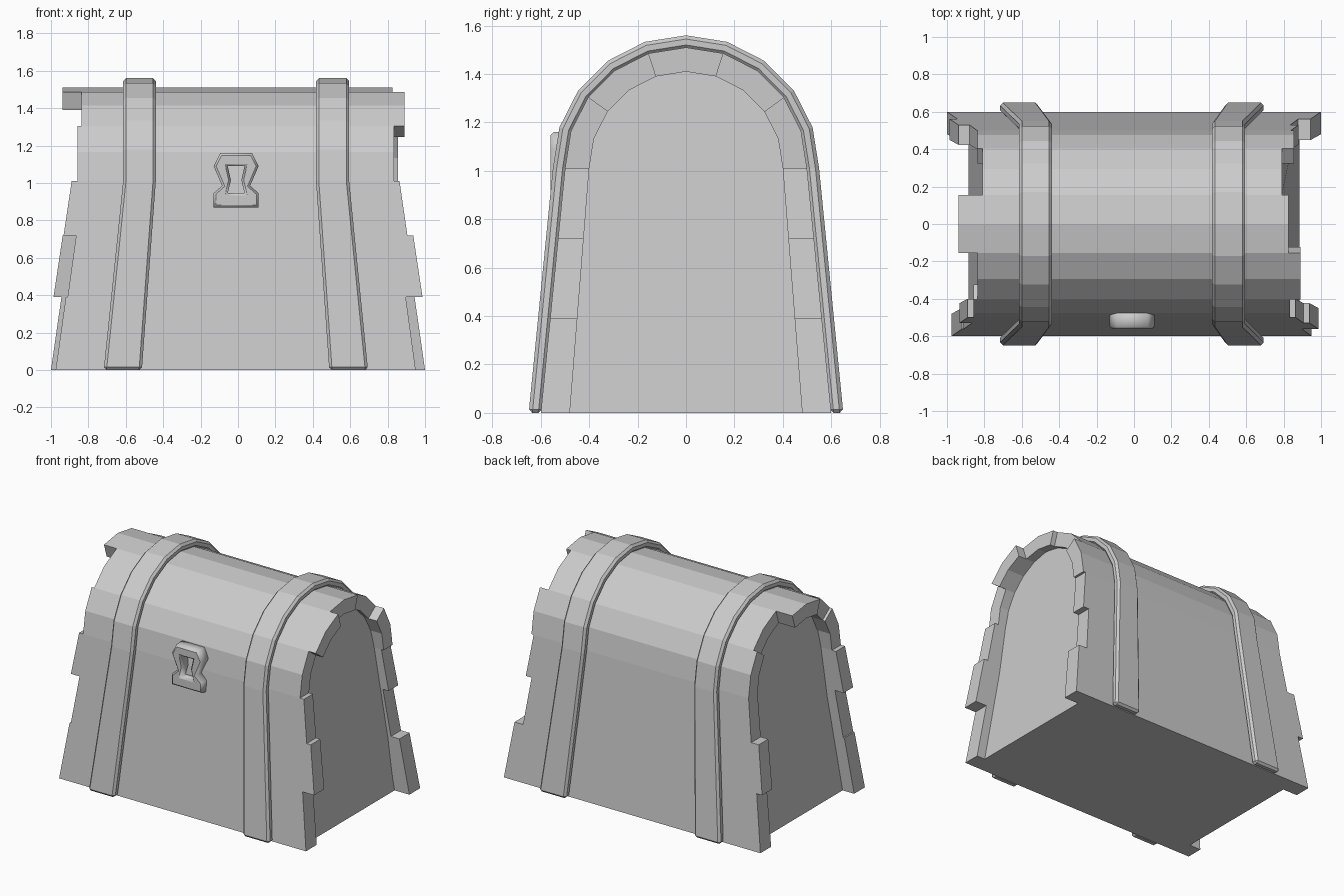
import bpy, bmesh
from math import sin, cos, pi, radians

if "Cube" in bpy.data.objects:
    bpy.data.objects.remove(bpy.data.objects["Cube"])

SPRING = 1.01      # height where the arch starts
TAPER = 0.855      # narrowing of the chest at that height


def profile(r_base, r_arch):
    """Arch outline from front foot to back foot: list of (y, z)."""
    leg = [(-(r_base + (r_arch - r_base) * z / SPRING), z) for z in (0, 0.39, 0.72)]
    arc = [(-r_arch * cos(i * pi / 10), SPRING + r_arch * sin(i * pi / 10)) for i in range(11)]
    return leg + arc + [(-y, z) for y, z in reversed(leg)]


def taper(z):
    return 1 - (1 - TAPER) * min(z, SPRING) / SPRING


def finish(name, bm):
    bmesh.ops.remove_doubles(bm, verts=bm.verts, dist=1e-5)
    bmesh.ops.recalc_face_normals(bm, faces=bm.faces)
    me = bpy.data.meshes.new(name)
    bm.to_mesh(me)
    bm.free()
    ob = bpy.data.objects.new(name, me)
    bpy.context.collection.objects.link(ob)
    return ob


def ring(bm, pts, x):
    return [bm.verts.new((x * taper(z), y, z)) for y, z in pts]


outer, inner = profile(0.60, 0.50), profile(0.48, 0.40)
WALL = 0.885

# Chest body: solid arch, ends are the recessed walls
bm = bmesh.new()
a, b = ring(bm, outer, -WALL), ring(bm, outer, WALL)
bm.faces.new(a)
bm.faces.new(b)
for i in range(len(a)):
    j = (i + 1) % len(a)
    bm.faces.new((a[i], a[j], b[j], b[i]))
finish("chest_body", bm)

# Uneven plank ends forming the rim at each end, front foot to back foot
cuts = [0, 1, 2, 3, 5, 7, 9, 11, 13, 14, 15, 16]
lengths = {
    "left": (-1, [0.975, 0.965, 1.04, 1.003, 0.98, 1.096, 0.947, 0.98, 0.98, 1.045, 1.0]),
    "right": (1, [0.95, 1.045, 1.01, 0.975, 1.04, 0.966, 0.924, 1.0, 0.98, 0.93, 1.0]),
}
for side, (s, ends) in lengths.items():
    bm = bmesh.new()
    for n, end in enumerate(ends):
        lo, hi = cuts[n], cuts[n + 1] + 1
        part = bmesh.new()
        o0, o1 = ring(part, outer[lo:hi], s * WALL), ring(part, outer[lo:hi], s * end)
        i0, i1 = ring(part, inner[lo:hi], s * WALL), ring(part, inner[lo:hi], s * end)
        for k in range(hi - lo - 1):
            for p, q in ((o0, o1), (o1, i1), (i1, i0)):
                part.faces.new((p[k], p[k + 1], q[k + 1], q[k]))
        for k in (0, -1):
            part.faces.new((o0[k], o1[k], i1[k], i0[k]))
        # close the back temporarily so the normals face out
        backs = [part.faces.new((o0[k], i0[k], i0[k + 1], o0[k + 1])) for k in range(hi - lo - 1)]
        bmesh.ops.recalc_face_normals(part, faces=part.faces)
        bmesh.ops.delete(part, geom=backs, context='FACES_ONLY')
        me = bpy.data.meshes.new("plank")
        part.to_mesh(me)
        part.free()
        bm.from_mesh(me)
        bpy.data.meshes.remove(me)
    me = bpy.data.meshes.new(side + "_planks")
    bm.to_mesh(me)
    bm.free()
    bpy.context.collection.objects.link(bpy.data.objects.new(side + "_planks", me))

# Two bevelled straps over the chest
strap_out, strap_in = profile(0.65, 0.55), profile(0.595, 0.495)
for pts in (strap_out, strap_in):
    del pts[14:16], pts[1:3]
for name, x0, x1 in (("left_strap", -0.718, -0.514), ("right_strap", 0.488, 0.695)):
    bm = bmesh.new()
    rings = [ring(bm, p, x) for p, x in ((strap_out, x0), (strap_out, x1), (strap_in, x1), (strap_in, x0))]
    for r in range(4):
        p, q = rings[r], rings[(r + 1) % 4]
        for k in range(len(p) - 1):
            bm.faces.new((p[k], p[k + 1], q[k + 1], q[k]))
    for k in (0, -1):
        bm.faces.new([r[k] for r in rings])
    ob = finish(name, bm)
    mod = ob.modifiers.new("bevel", 'BEVEL')
    mod.width, mod.segments = 0.015, 1
    mod.limit_method, mod.angle_limit = 'ANGLE', radians(50)


def plate(name, outlines, y, half, bevel):
    """Flat chamfered plate facing the front; extra outlines are holes."""
    cu = bpy.data.curves.new(name, 'CURVE')
    cu.dimensions, cu.fill_mode = '2D', 'BOTH'
    cu.extrude, cu.bevel_depth, cu.bevel_resolution, cu.offset = half - bevel, bevel, 0, -bevel
    for pts in outlines:
        sp = cu.splines.new('POLY')
        sp.points.add(len(pts) - 1)
        for p, (x, z) in zip(sp.points, pts):
            p.co = (x, z, 0, 1)
        sp.use_cyclic_u = True
    ob = bpy.data.objects.new(name, cu)
    ob.location.y, ob.rotation_euler.x = y, pi / 2
    bpy.context.collection.objects.link(ob)


def mirrored(half, cx):
    return [(cx + x, z) for x, z in half] + [(cx - x, z) for x, z in reversed(half)]


# Hourglass latch with a keyhole recess
latch = mirrored([(0.085, 1.16), (0.12, 1.09), (0.075, 0.985), (0.12, 0.945), (0.12, 0.87)], -0.01)
hole = mirrored([(0.045, 1.09), (0.028, 1.015), (0.045, 0.945)], -0.01)
plate("latch_plate", [latch, hole[::-1]], -0.515, 0.045, 0.012)
